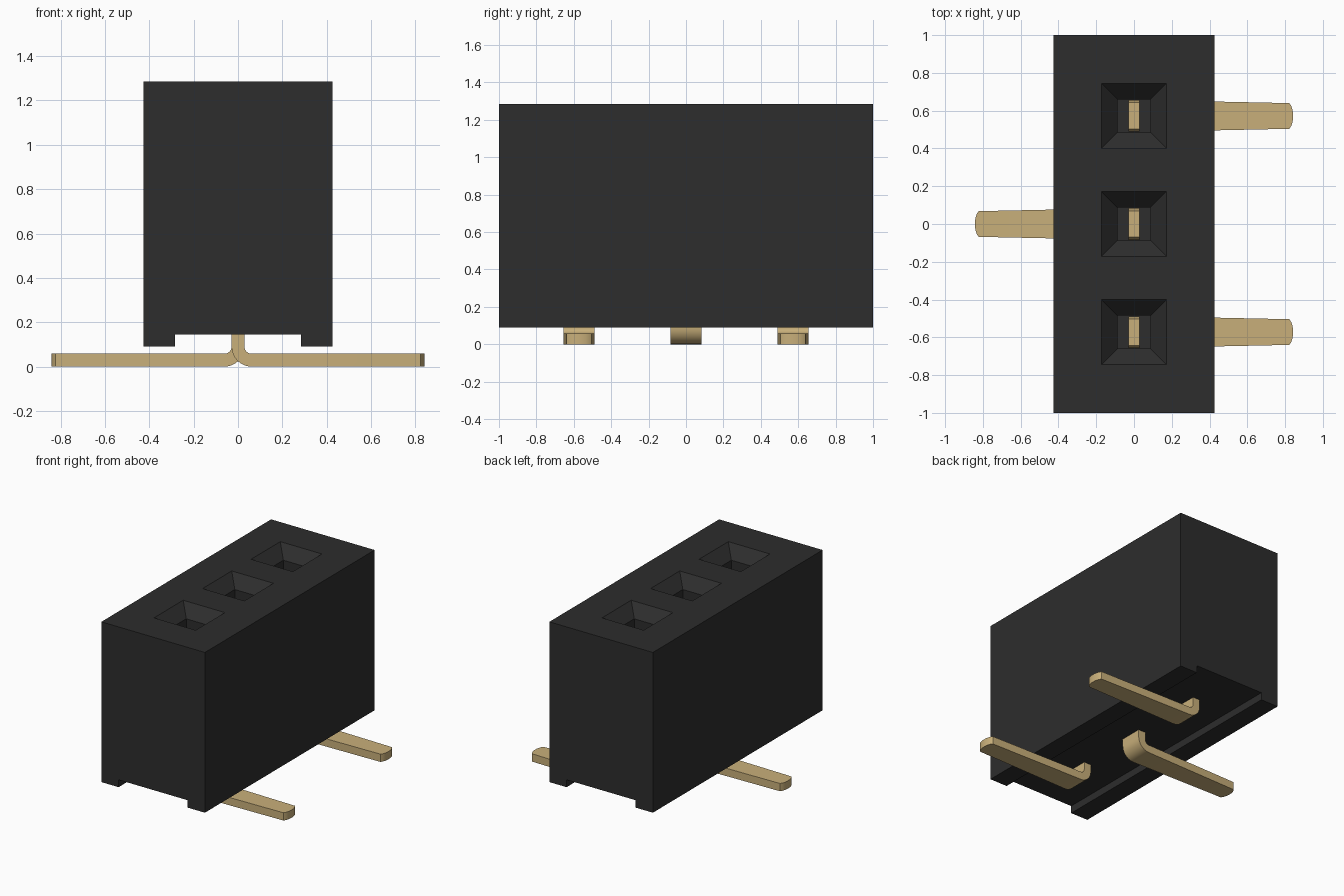
import bpy, bmesh, math

if "Cube" in bpy.data.objects:
    bpy.data.objects.remove(bpy.data.objects["Cube"], do_unlink=True)


def material(name, rgb, rough):
    m = bpy.data.materials.new(name)
    m.diffuse_color = (*rgb, 1)
    m.use_nodes = True
    bsdf = m.node_tree.nodes["Principled BSDF"]
    bsdf.inputs["Base Color"].default_value = (*rgb, 1)
    bsdf.inputs["Roughness"].default_value = rough
    return m


black = material("black plastic", (0.026, 0.026, 0.026), 0.6)
gold = material("gold contact", (0.58, 0.43, 0.195), 0.5)


def make_object(name, bm, mat):
    bmesh.ops.recalc_face_normals(bm, faces=bm.faces)
    me = bpy.data.meshes.new(name)
    bm.to_mesh(me)
    bm.free()
    me.materials.append(mat)
    ob = bpy.data.objects.new(name, me)
    bpy.context.collection.objects.link(ob)
    return ob


def loft(bm, rings):
    """Skin a stack of equal rings of points and cap both ends."""
    loops = [[bm.verts.new(p) for p in ring] for ring in rings]
    n = len(loops[0])
    for a, b in zip(loops, loops[1:]):
        for i in range(n):
            j = (i + 1) % n
            bm.faces.new((a[i], a[j], b[j], b[i]))
    bm.faces.new(loops[0])
    bm.faces.new(loops[-1])


def activate(ob):
    bpy.ops.object.select_all(action="DESELECT")
    ob.select_set(True)
    bpy.context.view_layer.objects.active = ob


TOP = 1.285
PITCH = 0.572
ROWS = [(-PITCH, 1), (0, -1), (PITCH, 1)]   # y position, lead direction in x

# Housing: block with a channel along the underside
profile = [(-0.427, 0.09), (-0.285, 0.09), (-0.285, 0.145), (0.285, 0.145),
           (0.285, 0.09), (0.427, 0.09), (0.427, TOP), (-0.427, TOP)]
bm = bmesh.new()
loft(bm, [[(x, y, z) for x, z in profile] for y in (-1, 1)])
housing = make_object("housing", bm, black)

# Socket cutter: square wells with funnel mouths
bm = bmesh.new()
for y, _ in ROWS:
    wells = [(0.192, TOP + 0.02), (0.088, TOP - 0.084), (0.088, 0.4)]
    loft(bm, [[(sx * h, y + sy * h, z)
               for sx, sy in ((-1, -1), (1, -1), (1, 1), (-1, 1))]
              for h, z in wells])
cutter = make_object("socket_cutter", bm, black)
cutter.hide_render = True
mod = housing.modifiers.new("sockets", "BOOLEAN")
mod.operation = "DIFFERENCE"
mod.solver = "EXACT"
mod.object = cutter
activate(housing)
bpy.ops.object.modifier_apply(modifier=mod.name)
bpy.data.objects.remove(cutter, do_unlink=True)

# Contacts: flat strips bent from the well into a tapered surface lead
HALF = 0.029
INNER, OUTER = 0.032, 0.09
BEND_X = OUTER - HALF


def contact_stations():
    """(outer point, inner point, half width) along the strip."""
    st = [((-HALF, z), (HALF, z), w)
          for z, w in ((0.9, 0.07), (0.86, 0.083))]
    for i in range(9):
        a = math.pi + i / 8 * math.pi / 2
        c, s = math.cos(a), math.sin(a)
        st.append(((BEND_X + OUTER * c, OUTER + OUTER * s),
                   (BEND_X + INNER * c, OUTER + INNER * s), 0.084))
    for x, w in ((0.822, 0.068), (0.832, 0.054), (0.838, 0.036), (0.842, 0.015)):
        st.append(((x, 0), (x, OUTER - INNER), w))
    return st


for number, (y, side) in enumerate(ROWS, 1):
    bm = bmesh.new()
    loft(bm, [[(side * o[0], y - w, o[1]), (side * o[0], y + w, o[1]),
               (side * i[0], y + w, i[1]), (side * i[0], y - w, i[1])]
              for o, i, w in contact_stations()])
    contact = make_object(f"contact_{number}", bm, gold)
    activate(contact)
    bpy.ops.object.shade_smooth_by_angle(angle=math.radians(30))
